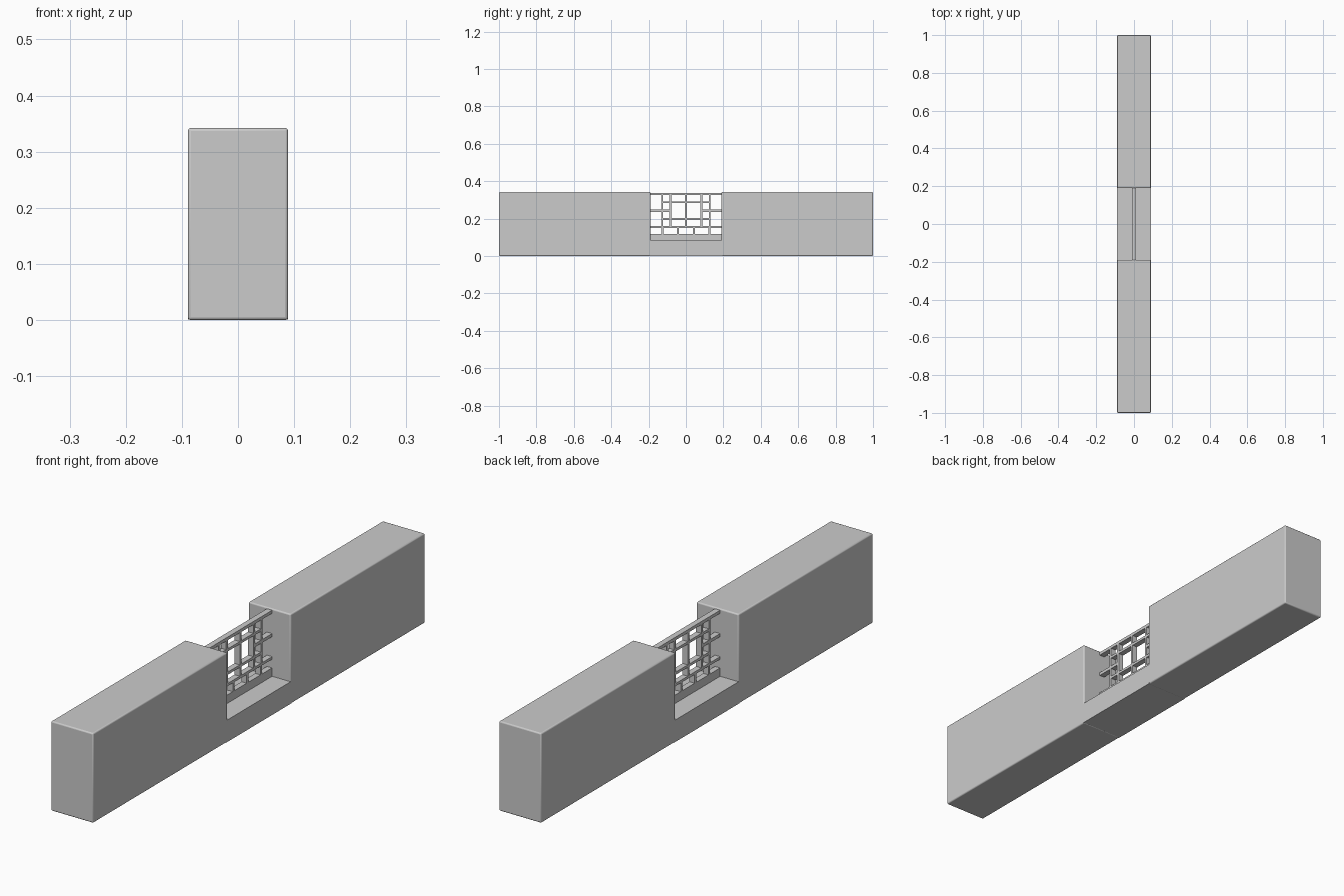
import bpy

cube = bpy.data.objects.get("Cube")
if cube:
    bpy.data.objects.remove(cube, do_unlink=True)

stone = bpy.data.materials.new("plain grey")
stone.use_nodes = True
GREY = (0.6, 0.6, 0.6, 1)
stone.diffuse_color = GREY
stone.node_tree.nodes["Principled BSDF"].inputs["Base Color"].default_value = GREY

HALF_WIDTH, HEIGHT, GAP, SILL = 0.089, 0.342, 0.19, 0.085


def box(name, x, y, z, bevel=0):
    """Box from (min, max) pairs on each axis, with optional rounded edges."""
    spans = (x, y, z)
    bpy.ops.mesh.primitive_cube_add(size=1, location=[(a + b) / 2 for a, b in spans])
    obj = bpy.context.object
    obj.name = name
    obj.scale = [b - a for a, b in spans]
    bpy.ops.object.transform_apply(location=False, rotation=False, scale=True)
    obj.data.materials.append(stone)
    if bevel:
        mod = obj.modifiers.new("rounded edges", "BEVEL")
        mod.width = bevel
        mod.segments = 3
        bpy.ops.object.shade_smooth_by_angle()
    return obj


# Solid wall blocks and the low wall between them
width = (-HALF_WIDTH, HALF_WIDTH)
box("front_wall", width, (-1, -GAP), (0, HEIGHT), 0.005)
box("back_wall", width, (GAP, 1), (0, HEIGHT), 0.005)
box("low_wall", width, (-GAP - 0.006, GAP + 0.006), (0.001, SILL))

# Lattice bars
BAR, DEPTH = 0.005, 0.011


def rail(name, y0, y1, z, half=BAR):
    box(name, (-DEPTH, DEPTH), (y0, y1), (z - half, z + half))


def post(name, y, z0, z1, half=BAR):
    box(name, (-DEPTH, DEPTH), (y - half, y + half), (z0, z1))


TOP, LOW, INNER, OUTER = 0.331, 0.155, 0.082, 0.127
box("sill_rail", (-DEPTH, DEPTH), (-GAP, GAP), (SILL, 0.117))
rail("top_rail", -GAP, GAP, TOP, 0.006)
rail("lower_rail", -GAP, GAP, LOW)
for label, z in (("middle_rail_lower", 0.198), ("middle_rail_upper", 0.287)):
    rail(label, -OUTER, OUTER, z)
for side, label in ((-1, "front"), (1, "back")):
    ends = sorted((side * INNER, side * GAP))
    rail(label + "_short_rail", *ends, 0.242, 0.006)
    post(label + "_outer_post", side * OUTER, LOW, TOP)
    post(label + "_inner_post", side * INNER, LOW, TOP)
    for place, y in (("near", 0.042), ("far", 0.125)):
        post(label + "_short_post_" + place, side * y, 0.117, LOW)
post("centre_post", 0, LOW, TOP)
